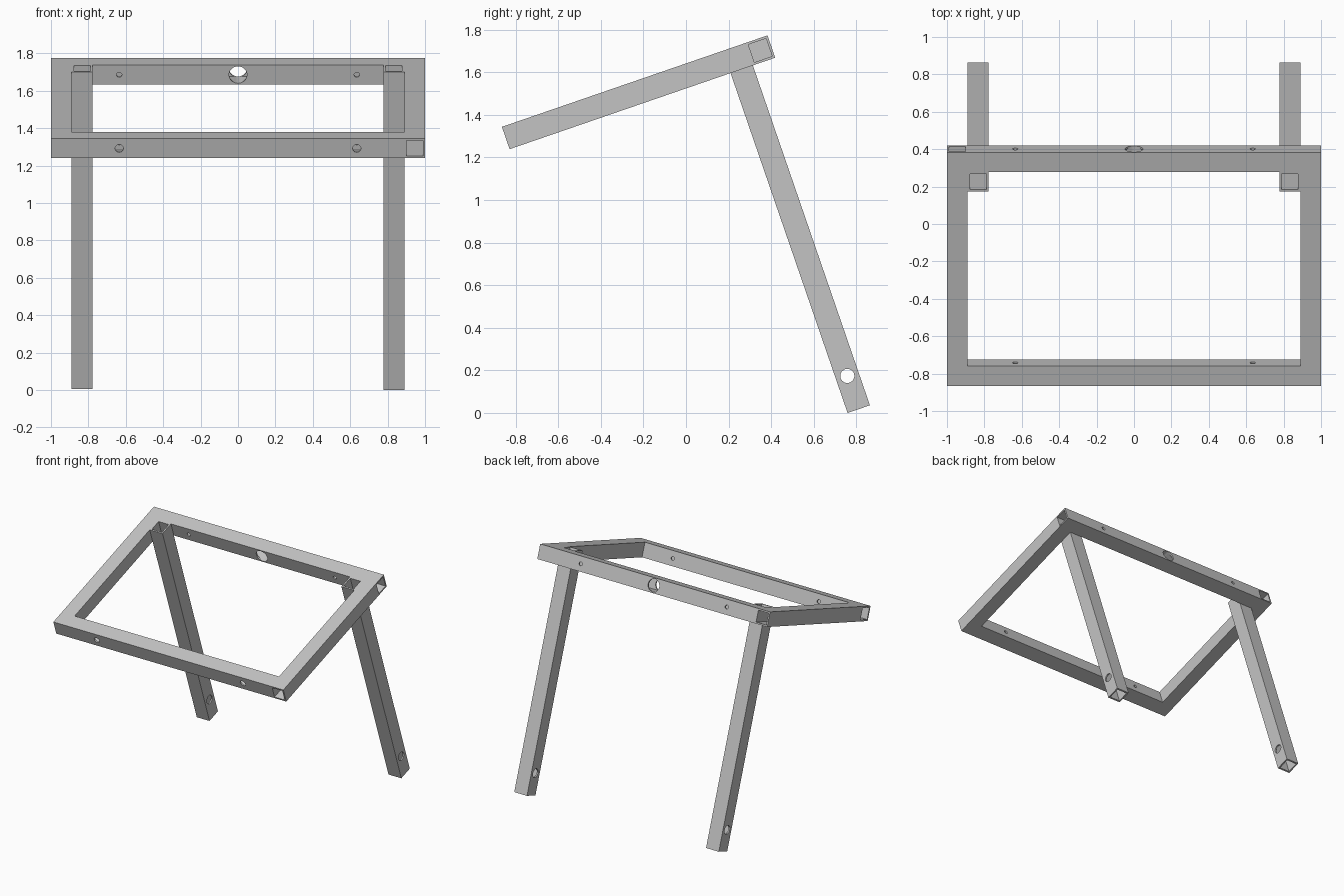
import bpy, bmesh, math
from mathutils import Matrix, Vector

cube = bpy.data.objects.get("Cube")
if cube:
    bpy.data.objects.remove(cube)

T = 0.111        # tube width
WALL = 0.0115    # tube wall
DEPTH = 1.32     # frame depth along its slope
LEG = 1.8        # leg length
TILT = Matrix.Translation((0, -0.865, 1.344)) @ Matrix.Rotation(math.radians(19), 4, 'X')

steel = bpy.data.materials.new("plain grey steel")
steel.use_nodes = True
GREY = (0.55, 0.55, 0.55, 1)
steel.diffuse_color = GREY
steel.node_tree.nodes["Principled BSDF"].inputs["Base Color"].default_value = GREY


def add_object(name, bm):
    mesh = bpy.data.meshes.new(name)
    bm.to_mesh(mesh)
    bm.free()
    mesh.materials.append(steel)
    obj = bpy.data.objects.new(name, mesh)
    bpy.context.collection.objects.link(obj)
    return obj


def box(name, lo, hi):
    lo, hi = Vector(lo), Vector(hi)
    bm = bmesh.new()
    bmesh.ops.create_cube(bm, size=1, matrix=Matrix.Translation((lo + hi) / 2)
                          @ Matrix.Diagonal((*(hi - lo), 1)))
    return add_object(name, bm)


def drill(start, end, radius):
    """Round cutter between two points."""
    start, end = Vector(start), Vector(end)
    axis = end - start
    turn = axis.to_track_quat('Z', 'Y').to_matrix().to_4x4()
    bm = bmesh.new()
    bmesh.ops.create_cone(bm, cap_ends=True, segments=32, radius1=radius, radius2=radius,
                          depth=axis.length,
                          matrix=Matrix.Translation((start + end) / 2) @ turn)
    return add_object("drill", bm)


def tube(name, lo, hi, axis, drills=()):
    """Square hollow tube, open at both ends, with drilled holes."""
    obj = box(name, lo, hi)
    inner_lo = [v - 0.05 if i == axis else v + WALL for i, v in enumerate(lo)]
    inner_hi = [v + 0.05 if i == axis else v - WALL for i, v in enumerate(hi)]
    cutters = [box("bore", inner_lo, inner_hi)] + [drill(*d) for d in drills]
    for cutter in cutters:
        cutter.hide_render = True
        mod = obj.modifiers.new("cut", 'BOOLEAN')
        mod.operation = 'DIFFERENCE'
        mod.solver = 'EXACT'
        mod.object = cutter
    graph = bpy.context.evaluated_depsgraph_get()
    mesh = bpy.data.meshes.new_from_object(obj.evaluated_get(graph))
    obj.modifiers.clear()
    obj.data = mesh
    mesh.name = name
    for cutter in cutters:
        bpy.data.objects.remove(cutter)
    mesh.transform(TILT)
    return obj


inner = 1 - T
mid = -T / 2
back = DEPTH - T
parts = []

# Front bar: screw holes, wider through the outer wall
screws = []
for x in (-0.635, 0.635):
    screws += [((x, -0.05, mid), (x, T / 2, mid), 0.022),
               ((x, T / 2, mid), (x, T + 0.05, mid), 0.014)]
parts.append(tube("front_bar", (-1, 0, -T), (inner, T, 0), 0, screws))

# Back bar: screw holes and a large centre hole
holes = [((x, back - 0.05, mid), (x, DEPTH + 0.05, mid), r)
         for x, r in ((-0.635, 0.014), (0, 0.048), (0.635, 0.014))]
parts.append(tube("back_bar", (-inner, back, -T), (1, DEPTH, 0), 0, holes))

# Side bars, each butting against one cross bar
parts.append(tube("left_side_bar", (inner, 0, -T), (1, back, 0), 1))
parts.append(tube("right_side_bar", (-1, T, -T), (-inner, DEPTH, 0), 1))

# Legs in the back corners, with a cross hole near the foot
for name, x, length in (("left_leg", inner - T, LEG), ("right_leg", -inner, LEG - 0.006)):
    y = back - T / 2
    z = -LEG + 0.165
    parts.append(tube(name, (x, back - T, -length), (x + T, back, 0), 2,
                      [((x - 0.05, y, z), (x + T + 0.05, y, z), 0.033)]))

# Smooth hole walls, keep tube edges sharp
bpy.ops.object.select_all(action='DESELECT')
for part in parts:
    part.select_set(True)
bpy.context.view_layer.objects.active = parts[0]
bpy.ops.object.shade_smooth_by_angle(angle=math.radians(30))
